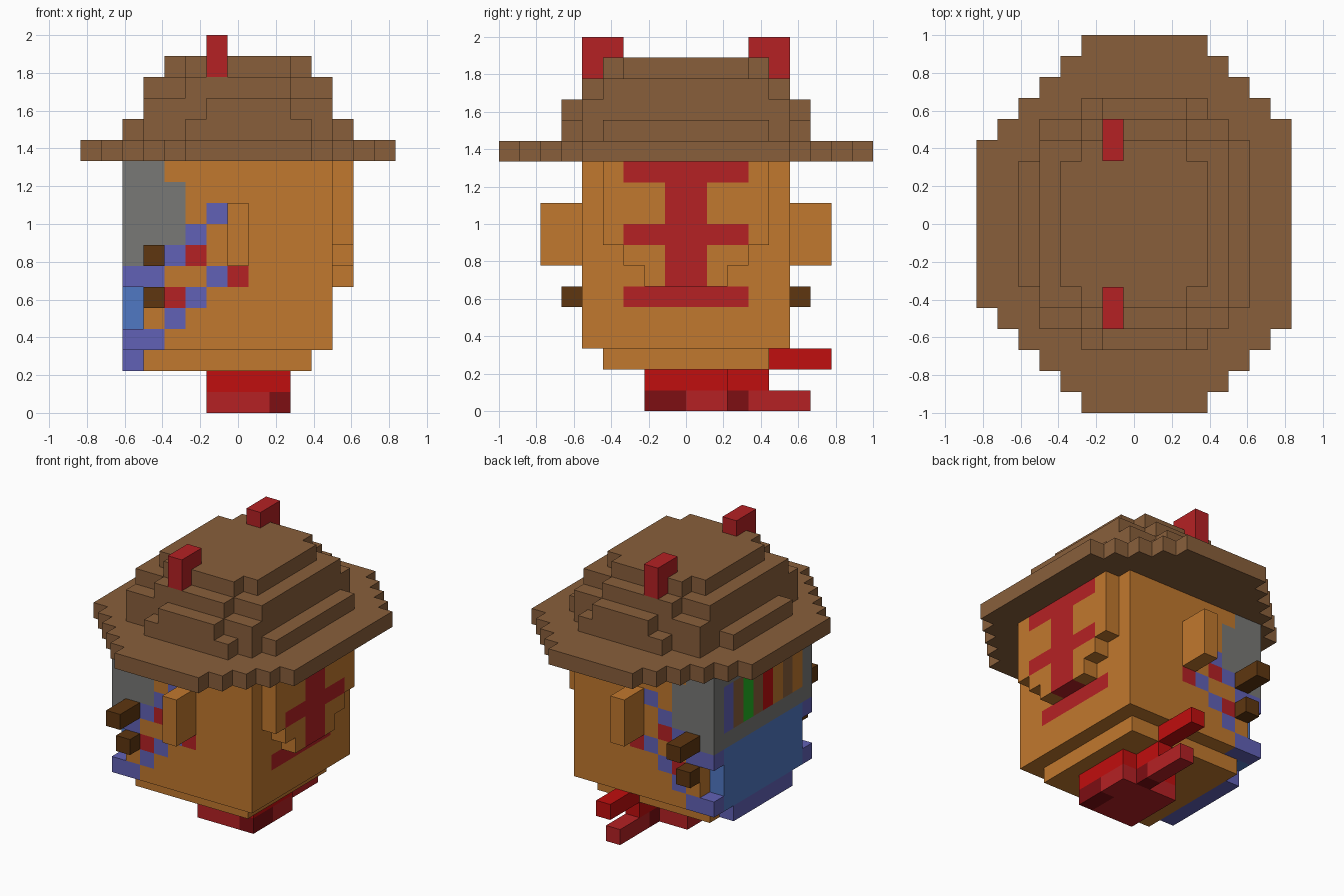
import bpy, bmesh, math

if "Cube" in bpy.data.objects:
    bpy.data.objects.remove(bpy.data.objects["Cube"], do_unlink=True)

U = 1 / 9                                # edge length of one block
ORIGIN = (-7.5 * U, -1.0, 0.0)


def linear(c):
    c /= 255
    return c / 12.92 if c <= 0.04045 else ((c + 0.055) / 1.055) ** 2.4


COLOURS = {
    "hat brown": (137, 95, 59), "orange": (193, 120, 46),
    "red": (181, 33, 36), "bright red": (192, 14, 14),
    "dark red": (125, 14, 18), "grey": (120, 120, 118),
    "purple": (97, 97, 182), "blue": (80, 120, 195),
    "dark brown": (94, 54, 16), "green": (34, 180, 34),
}
MATS = {}
for name, rgb in COLOURS.items():
    m = bpy.data.materials.new(name)
    col = [linear(c) for c in rgb] + [1]
    m.use_nodes = True
    m.diffuse_color = col
    bsdf = m.node_tree.nodes["Principled BSDF"]
    bsdf.inputs["Base Color"].default_value = col
    bsdf.inputs["Roughness"].default_value = 0.8
    MATS[name] = m

cells = {}                               # block position -> (part, colour)


def box(part, colour, xs, ys, zs, mirror=False):
    """Fill inclusive block ranges; mirror repeats them front to back."""
    for i in range(xs[0], xs[1] + 1):
        for j in range(ys[0], ys[1] + 1):
            for k in range(zs[0], zs[1] + 1):
                cells[i, j, k] = (part, colour)
                if mirror:
                    cells[i, 17 - j, k] = (part, colour)


def paint(colour, i, k):
    """Colour one block on both the front and the back wall."""
    box("body", colour, (i, i), (4, 4), (k, k), True)


# Body with its stepped underside
box("body", "orange", (3, 11), (4, 13), (3, 11))
box("body", "orange", (3, 10), (5, 12), (2, 2))

# Raised side plate with the red emblem
for y0, z0, z1 in ((5, 8, 11), (6, 7, 7), (7, 6, 6)):
    box("side_plate", "orange", (12, 12), (y0, 17 - y0), (z0, z1))
box("side_plate", "red", (12, 12), (8, 9), (6, 11))
for z in (8, 11):
    box("side_plate", "red", (12, 12), (6, 11), (z, z))
box("body", "red", (11, 11), (6, 11), (5, 5))

# Grey shelf wall wrapping round the corners
box("shelf", "grey", (2, 2), (4, 13), (7, 11))
box("shelf", "grey", (3, 4), (4, 4), (8, 10), True)
box("shelf", "grey", (3, 3), (4, 4), (11, 11), True)

# Books
books = ("orange", "hat brown", "orange", "bright red",
         "hat brown", "green", "hat brown", "purple")
for n, colour in enumerate(books):
    box("books", colour, (2, 2), (5 + n, 5 + n), (8, 10))

# Blue panel and its purple frame
box("blue_panel", "blue", (2, 2), (5, 12), (3, 6))
box("frame", "purple", (2, 2), (6, 11), (2, 2))
for z in (3, 6):
    box("frame", "purple", (2, 3), (4, 4), (z, z), True)

# Diagonal beads on front and back
for i, k in ((4, 4), (5, 5), (6, 6), (4, 7), (5, 8), (6, 9)):
    paint("purple", i, k)
for i, k in ((4, 5), (7, 6), (5, 7)):
    paint("red", i, k)

# Ears and pegs
box("ears", "orange", (7, 7), (2, 3), (7, 9), True)
box("pegs", "dark brown", (3, 3), (2, 3), (7, 7), True)
box("pegs", "dark brown", (3, 3), (3, 3), (5, 5), True)

# Red foot with a forked tail
box("foot", "bright red", (6, 9), (7, 10), (1, 1))
box("foot", "red", (6, 9), (7, 10), (0, 0))
box("foot", "dark red", (9, 9), (7, 8), (0, 0))
box("fork", "bright red", (8, 8), (11, 12), (1, 1))
box("fork", "bright red", (8, 8), (13, 15), (2, 2))
box("fork", "red", (8, 8), (12, 14), (0, 0))
box("fork", "dark red", (8, 8), (11, 11), (0, 0))

# Hat layers: height, then rows of (x start, x end, y start), mirrored in y
layers = {
    12: ((5, 10, 0), (4, 11, 1), (3, 12, 2), (2, 13, 3), (1, 14, 4), (0, 14, 5)),
    13: ((5, 10, 3), (3, 11, 4), (3, 12, 5), (2, 12, 6)),
    14: ((6, 9, 3), (3, 11, 4)),
    15: ((5, 9, 4), (3, 11, 5)),
    16: ((5, 9, 5), (4, 10, 6)),
}
for z, rows in layers.items():
    for x0, x1, y0 in rows:
        box("hat", "hat brown", (x0, x1), (y0, 17 - y0), (z, z))

# Horns
box("horns", "red", (6, 6), (4, 5), (16, 17), True)

# Turn the blocks of each part into one clean outer shell
SIDES = []
for axis in range(3):
    for sign in (0, 1):
        a, b = (axis + 1) % 3, (axis + 2) % 3
        quad = []
        for u, v in ((0, 0), (1, 0), (1, 1), (0, 1)):
            p = [0, 0, 0]
            p[axis], p[a], p[b] = sign, u, v
            quad.append(p)
        step = [0, 0, 0]
        step[axis] = 2 * sign - 1
        SIDES.append((step, quad if sign else quad[::-1]))

for part in sorted({c[0] for c in cells.values()}):
    bm = bmesh.new()
    used, verts = [], {}
    for pos, (owner, colour) in cells.items():
        if owner != part:
            continue
        if colour not in used:
            used.append(colour)
        for step, quad in SIDES:
            if tuple(p + s for p, s in zip(pos, step)) in cells:
                continue
            ring = []
            for corner in quad:
                key = tuple(p + c for p, c in zip(pos, corner))
                if key not in verts:
                    verts[key] = bm.verts.new([o + U * q for o, q in zip(ORIGIN, key)])
                ring.append(verts[key])
            bm.faces.new(ring).material_index = used.index(colour)
    bmesh.ops.dissolve_limit(bm, angle_limit=math.radians(1), verts=bm.verts[:],
                             edges=bm.edges[:], delimit={"MATERIAL"})
    mesh = bpy.data.meshes.new(part)
    bm.to_mesh(mesh)
    bm.free()
    for colour in used:
        mesh.materials.append(MATS[colour])
    bpy.context.scene.collection.objects.link(bpy.data.objects.new(part, mesh))
